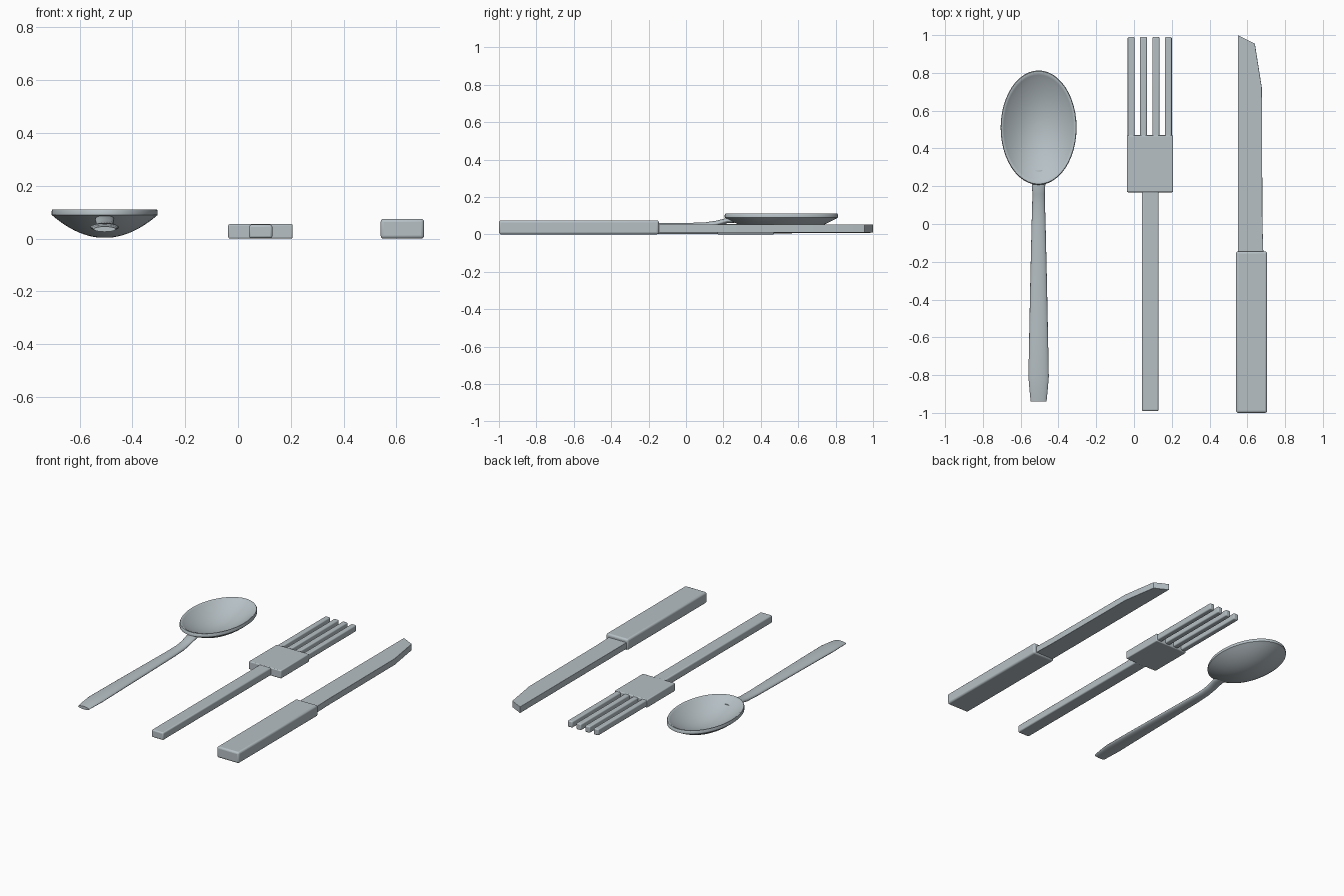
import bpy, bmesh, math

cube = bpy.data.objects.get("Cube")
if cube:
    bpy.data.objects.remove(cube, do_unlink=True)

steel = bpy.data.materials.new("brushed steel")
steel.use_nodes = True
COLOUR = (0.47, 0.53, 0.56, 1)
steel.diffuse_color = COLOUR
steel.node_tree.nodes["Principled BSDF"].inputs["Base Color"].default_value = COLOUR


def finish(name, bm, angle=35, bevel=0):
    """Turn a bmesh into a named, shaded object with optional rounded edges."""
    bmesh.ops.recalc_face_normals(bm, faces=bm.faces)
    mesh = bpy.data.meshes.new(name)
    bm.to_mesh(mesh)
    bm.free()
    obj = bpy.data.objects.new(name, mesh)
    bpy.context.collection.objects.link(obj)
    mesh.materials.append(steel)
    if bevel:
        mod = obj.modifiers.new("rounded edges", 'BEVEL')
        mod.width, mod.segments = bevel, 3
    bpy.ops.object.select_all(action='DESELECT')
    obj.select_set(True)
    bpy.context.view_layer.objects.active = obj
    bpy.ops.object.shade_smooth_by_angle(angle=math.radians(angle))
    return obj


def slab(name, outline, z0, z1, bevel):
    """Extrude a flat outline upward."""
    bm = bmesh.new()
    face = bm.faces.new([bm.verts.new((x, y, z0)) for x, y in outline])
    top = bmesh.ops.extrude_face_region(bm, geom=[face])["geom"]
    verts = [v for v in top if isinstance(v, bmesh.types.BMVert)]
    bmesh.ops.translate(bm, verts=verts, vec=(0, 0, z1 - z0))
    return finish(name, bm, bevel=bevel)


def block(name, x0, x1, y0, y1, z0, z1, bevel):
    return slab(name, [(x0, y0), (x1, y0), (x1, y1), (x0, y1)], z0, z1, bevel)


def loft(name, rings, angle=50):
    """Skin a series of equal rings; cap both ends."""
    bm = bmesh.new()
    loops = [[bm.verts.new(p) for p in ring] for ring in rings]
    n = len(loops[0])
    for a, b in zip(loops, loops[1:]):
        for i in range(n):
            j = (i + 1) % n
            bm.faces.new((a[i], a[j], b[j], b[i]))
    bm.faces.new(loops[0])
    bm.faces.new(loops[-1])
    return finish(name, bm, angle)


# Knife
block("knife_handle", 0.54, 0.705, -1.0, -0.145, 0, 0.075, 0.012)
slab("knife_blade", [(0.55, -0.16), (0.685, -0.16), (0.68, 0.0), (0.677, 0.72),
                     (0.64, 0.955), (0.55, 1.0)], 0.01, 0.053, 0.002)

# Fork
block("fork_handle", 0.042, 0.13, -0.99, 0.175, 0.002, 0.053, 0.008)
block("fork_head", -0.037, 0.207, 0.168, 0.47, 0, 0.055, 0.006)
for i in range(4):
    x = -0.015 + 0.0655 * i
    block(f"fork_tine_{i + 1}", x - 0.0185, x + 0.0185, 0.46, 0.99, 0.008, 0.051, 0.007)

# Spoon bowl: outer shell up to the rim, then down the inside
CX, CY, SIDES = -0.505, 0.51, 48
outer = [(k / 12, 0.003 + 0.087 * (k / 12) ** 2) for k in range(1, 13)]
rim = [(1.0, 0.104), (0.985, 0.111), (0.955, 0.111), (0.92, 0.104)]
inner = [(0.92 * k / 12, 0.024 + 0.08 * (k / 12) ** 2) for k in range(11, 0, -1)]
loft("spoon_bowl", [[(CX + 0.201 * r * math.cos(math.tau * i / SIDES),
                      CY + 0.303 * r * math.sin(math.tau * i / SIDES), z)
                     for i in range(SIDES)] for r, z in outer + rim + inner])

# Spoon handle: oval sections (y, half width, centre z, half thickness)
sections = [(-0.94, 0.042, 0.036, 0.010), (-0.88, 0.048, 0.040, 0.013),
            (-0.81, 0.054, 0.043, 0.015), (-0.6, 0.050, 0.044, 0.016),
            (-0.3, 0.044, 0.044, 0.017), (0.0, 0.037, 0.044, 0.017),
            (0.1, 0.034, 0.047, 0.017), (0.16, 0.033, 0.057, 0.016),
            (0.22, 0.036, 0.074, 0.014), (0.285, 0.028, 0.072, 0.008)]
loft("spoon_handle", [[(CX + w * math.cos(math.tau * i / 20), y,
                        z + t * math.sin(math.tau * i / 20))
                       for i in range(20)] for y, w, z, t in sections])
